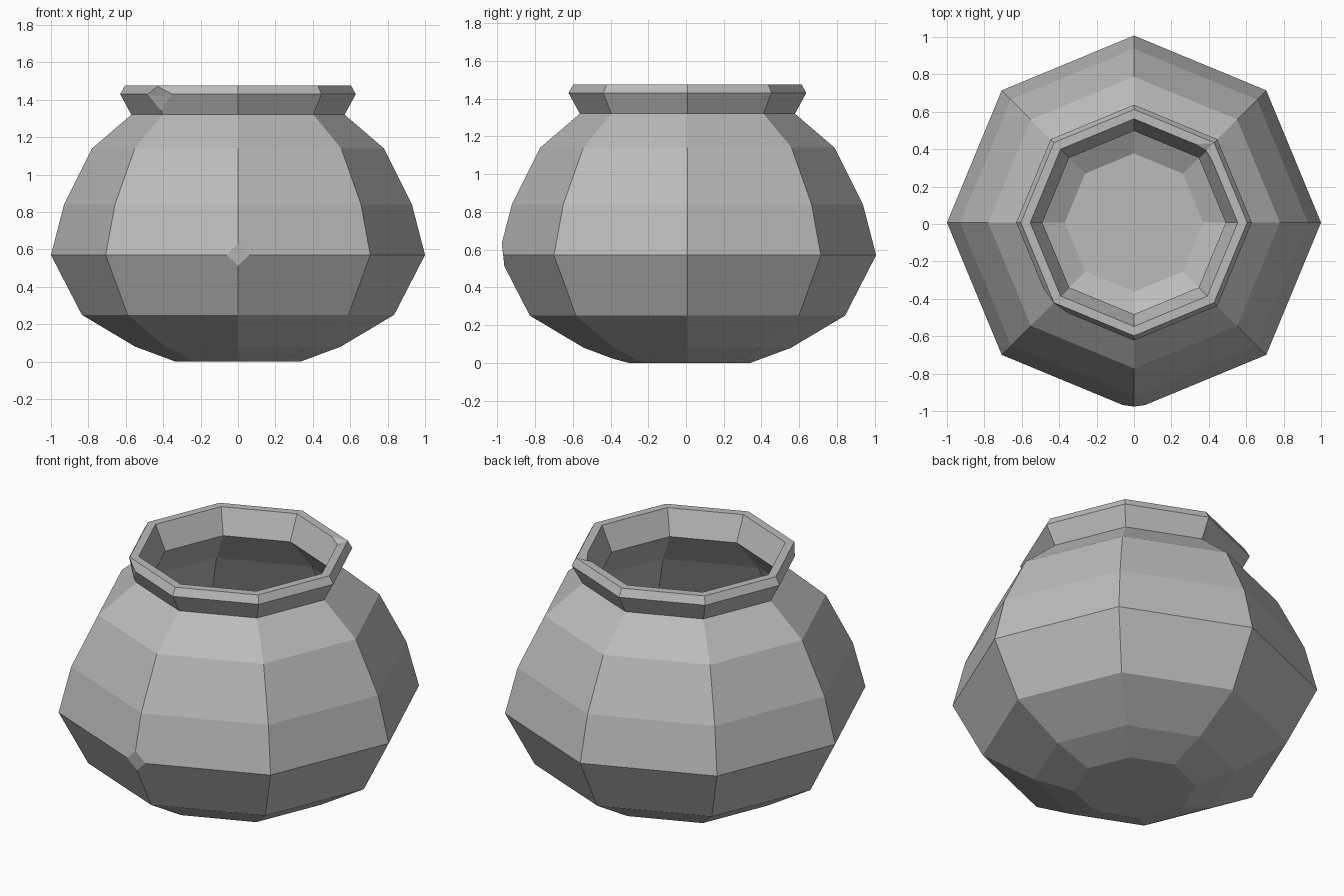
import bpy, bmesh, math
from mathutils import Vector

cube = bpy.data.objects.get("Cube")
if cube:
    bpy.data.objects.remove(cube)

SIDES = 8

# Radius and height, from the outside base over the rim to the inside floor
PROFILE = [
    (0.335, 0), (0.55, 0.08), (0.835, 0.25), (1, 0.57), (0.93, 0.84),
    (0.78, 1.14), (0.57, 1.32), (0.63, 1.43), (0.605, 1.475),
    (0.555, 1.475), (0.49, 1.33), (0.70, 1.10), (0.85, 0.82),
    (0.91, 0.57), (0.76, 0.29), (0.37, 0.08),
]


def ring_point(radius, z, i):
    a = 2 * math.pi * i / SIDES
    return Vector((radius * math.cos(a), radius * math.sin(a), z))


def chip(bm, vert, size):
    """Knock the corner off a vertex, leaving a small flat facet."""
    faces = list(vert.link_faces)
    cuts = []
    for edge in list(vert.link_edges):
        fac = min(size / edge.calc_length(), 0.92)
        cuts.append(bmesh.utils.edge_split(edge, vert, fac)[1])
    for face in faces:
        a, b = [v for v in face.verts if v in cuts]
        bmesh.utils.face_split(face, a, b)
    vert.co = sum((v.co for v in cuts), Vector()) / len(cuts)


# Clay colour
clay = bpy.data.materials.new("grey_clay")
clay.use_nodes = True
colour = (0.5, 0.5, 0.5, 1)
clay.diffuse_color = colour
clay.node_tree.nodes["Principled BSDF"].inputs["Base Color"].default_value = colour

# Pot wall: rings joined by quads, capped underneath and on the inside floor
bm = bmesh.new()
rings = [[bm.verts.new(ring_point(r, z, i)) for i in range(SIDES)] for r, z in PROFILE]
for low, high in zip(rings, rings[1:]):
    for i in range(SIDES):
        j = (i + 1) % SIDES
        bm.faces.new((low[i], low[j], high[j], high[i]))
bm.faces.new(rings[0][::-1])
bm.faces.new(rings[-1])

# Chips: belly front, lip front right, inner lip back left, base front
for ring, side, size in ((3, 6, 0.065), (7, 5, 0.1), (9, 1, 0.07), (0, 6, 0.06)):
    chip(bm, rings[ring][side], size)

bmesh.ops.translate(bm, verts=bm.verts, vec=(0, 0.0075, 0))
bmesh.ops.recalc_face_normals(bm, faces=bm.faces)
mesh = bpy.data.meshes.new("clay_pot")
bm.to_mesh(mesh)
bm.free()
mesh.materials.append(clay)
pot = bpy.data.objects.new("clay_pot", mesh)
bpy.context.collection.objects.link(pot)
